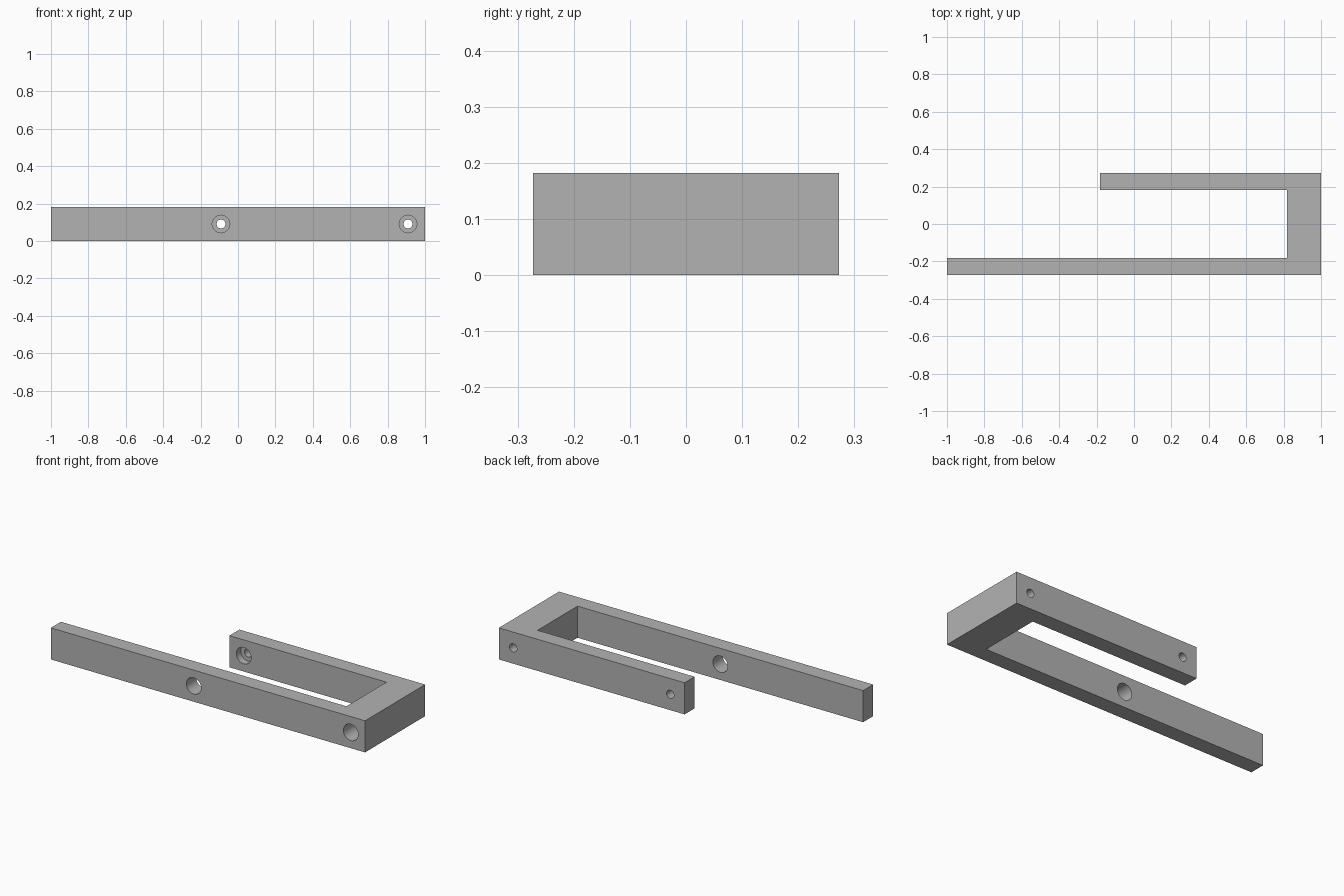
import bpy
import bmesh
import math
from mathutils import Matrix

cube = bpy.data.objects.get("Cube")
if cube:
    bpy.data.objects.remove(cube, do_unlink=True)

HEIGHT = 0.182
HALF_DEPTH = 0.273
ARM = 0.091            # thickness of both arms
INNER_X = 0.818        # inside of the joining block
SHORT_END = -0.182     # free end of the short arm
INNER_Y = HALF_DEPTH - ARM
SEAT_Y = INNER_Y + 0.04   # bottom of the counterbore in the short arm

grey = bpy.data.materials.new("plain grey")
grey.use_nodes = True
colour = (0.45, 0.45, 0.45, 1)
grey.diffuse_color = colour
grey.node_tree.nodes["Principled BSDF"].inputs["Base Color"].default_value = colour


def add_object(name, bm):
    bmesh.ops.recalc_face_normals(bm, faces=bm.faces)
    mesh = bpy.data.meshes.new(name)
    bm.to_mesh(mesh)
    bm.free()
    mesh.materials.append(grey)
    obj = bpy.data.objects.new(name, mesh)
    bpy.context.collection.objects.link(obj)
    return obj


def cylinder_along_y(name, x, radius, y0, y1):
    bm = bmesh.new()
    place = Matrix.Translation((x, (y0 + y1) / 2, HEIGHT / 2)) @ Matrix.Rotation(math.pi / 2, 4, 'X')
    bmesh.ops.create_cone(bm, cap_ends=True, segments=48, radius1=radius,
                          radius2=radius, depth=y1 - y0, matrix=place)
    return add_object(name, bm)


# U-shaped bracket: long front arm, joining block, short back arm
outline = [(-1, -HALF_DEPTH), (1, -HALF_DEPTH), (1, HALF_DEPTH), (SHORT_END, HALF_DEPTH),
           (SHORT_END, INNER_Y), (INNER_X, INNER_Y), (INNER_X, -INNER_Y), (-1, -INNER_Y)]
bm = bmesh.new()
face = bm.faces.new([bm.verts.new((x, y, 0)) for x, y in outline])
top = bmesh.ops.extrude_face_region(bm, geom=[face])
bmesh.ops.translate(bm, vec=(0, 0, HEIGHT),
                    verts=[v for v in top["geom"] if isinstance(v, bmesh.types.BMVert)])
bracket = add_object("bracket", bm)

# Stepped screw holes: wide from the front, narrow out of the back
bpy.context.view_layer.objects.active = bracket
for x in (-0.091, 0.909):
    for label, radius, y0, y1 in (("wide", 0.047, -0.4, SEAT_Y), ("narrow", 0.0235, 0.1, 0.4)):
        cutter = cylinder_along_y(label + "_hole_cutter", x, radius, y0, y1)
        cutter.hide_render = True
        mod = bracket.modifiers.new(label + " hole", 'BOOLEAN')
        mod.operation = 'DIFFERENCE'
        mod.solver = 'EXACT'
        mod.object = cutter
        bpy.ops.object.modifier_apply(modifier=mod.name)
        bpy.data.objects.remove(cutter, do_unlink=True)

# Smooth hole walls, sharp bracket edges
bpy.ops.object.select_all(action='DESELECT')
bracket.select_set(True)
bpy.ops.object.shade_smooth_by_angle(angle=math.radians(30))
